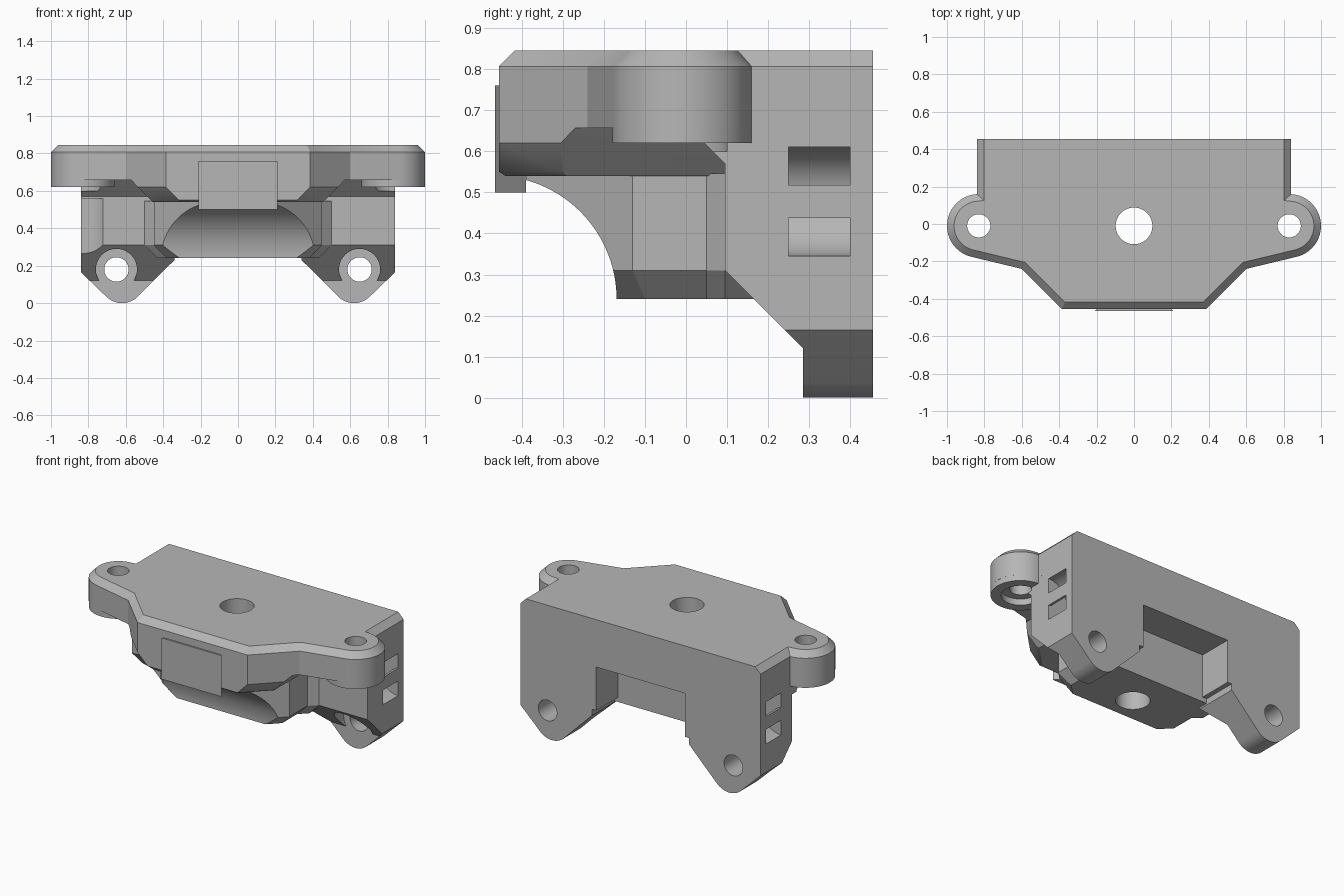
import bpy, bmesh
from math import sin, cos, radians, pi

cube = bpy.data.objects.get("Cube")
if cube:
    bpy.data.objects.remove(cube)

grey = bpy.data.materials.new("plain grey")
grey.use_nodes = True
GREY = (0.47, 0.47, 0.47, 1)
grey.diffuse_color = GREY
grey.node_tree.nodes["Principled BSDF"].inputs["Base Color"].default_value = GREY


def finish(name, bm):
    bmesh.ops.recalc_face_normals(bm, faces=bm.faces)
    mesh = bpy.data.meshes.new(name)
    bm.to_mesh(mesh)
    bm.free()
    mesh.materials.append(grey)
    obj = bpy.data.objects.new(name, mesh)
    bpy.context.collection.objects.link(obj)
    return obj


def loft_mesh(rings):
    """Closed solid through rings of 3D points."""
    bm = bmesh.new()
    loops = [[bm.verts.new(p) for p in ring] for ring in rings]
    n = len(loops[0])
    for a, b in zip(loops, loops[1:]):
        for i in range(n):
            j = (i + 1) % n
            bm.faces.new((a[i], a[j], b[j], b[i]))
    bm.faces.new(loops[0][::-1])
    bm.faces.new(loops[-1])
    return bm


PLACE = {"x": lambda u, v, w: (w, u, v),
         "y": lambda u, v, w: (u, w, v),
         "z": lambda u, v, w: (u, v, w)}


def prism(name, pts, lo, hi, axis="z"):
    rings = [[PLACE[axis](u, v, w) for u, v in pts] for w in (lo, hi)]
    return finish(name, loft_mesh(rings))


def arc(cx, cy, r, start, end, steps):
    angles = [radians(start + (end - start) * i / steps) for i in range(steps + 1)]
    return [(cx + r * cos(a), cy + r * sin(a)) for a in angles]


def rod(name, cx, cy, r, lo, hi, axis="z", r2=None, sides=64):
    full = [arc(cx, cy, q, 0, 360, sides)[:-1] for q in (r, r2 or r)]
    rings = [[PLACE[axis](u, v, w) for u, v in c] for c, w in zip(full, (lo, hi))]
    return finish(name, loft_mesh(rings))


def mirrored(pts):
    """Right half of an outline completed with its left half."""
    return pts + [(-x, y) for x, y in reversed(pts)]


def combine(obj, others, operation):
    for other in others:
        mod = obj.modifiers.new(other.name, "BOOLEAN")
        mod.operation, mod.solver, mod.object = operation, "EXACT", other
    graph = bpy.context.evaluated_depsgraph_get()
    result = bpy.data.meshes.new_from_object(obj.evaluated_get(graph))
    obj.modifiers.clear()
    obj.data = result
    for other in others:
        bpy.data.objects.remove(other)


# Rear body with two rounded mounting legs and a central notch
half = [(0.31, 0.545), (0.31, 0.27), (0.34, 0.27), (0.34, 0.23)]
half += arc(0.62, 0.12, 0.12, 225, 315, 16)
half += [(0.84, 0.165), (0.84, 0.805), (0.80, 0.845)]
body = prism("bracket_body", mirrored(half), 0.095, 0.455, "y")
slope = prism("slope_cutter", [(0, 0.405), (0.285, 0.12), (0.285, -0.1), (0, -0.1)], -1, 1, "x")
combine(body, [slope], "DIFFERENCE")

# Top plate with rounded ears and a chamfered rim
half = [(0.84, 0.455)] + arc(0.83, -0.01, 0.17, 86.6, -78, 24)
half += [(0.60, -0.24), (0.385, -0.455)]
bm = loft_mesh([[(x, y, z) for x, y in mirrored(half)] for z in (0.657, 0.845)])
rim = [e for e in bm.edges
       if all(v.co.z > 0.8 for v in e.verts) and not all(v.co.y > 0.45 for v in e.verts)]
bmesh.ops.recalc_face_normals(bm, faces=bm.faces)
bmesh.ops.bevel(bm, geom=rim, offset=0.038, segments=1, affect="EDGES", clamp_overlap=False)
plate = finish("top_plate", bm)

# Tapered underside of the plate
levels = [(0.54, [(0.455, 0.2), (0.455, -0.29), (0.305, -0.44)]),
          (0.55, [(0.465, 0.2), (0.465, -0.30), (0.315, -0.455)]),
          (0.62, [(0.535, 0.2), (0.535, -0.305), (0.385, -0.455)]),
          (0.657, [(0.57, 0.2), (0.57, -0.27), (0.385, -0.455)]),
          (0.70, [(0.57, 0.2), (0.57, -0.27), (0.385, -0.455)])]
underside = finish("plate_underside", loft_mesh(
    [[(x, y, z) for x, y in mirrored(pts)] for z, pts in levels]))

# Central block with bottom chamfer and a curved cove in front
wide = [(0.5, 0.235), (0.5, 0.095), (0.45, 0.05), (0.45, -0.13), (0.19, -0.39)]
slim = [(0.43, 0.235), (0.43, 0.095), (0.38, 0.05), (0.38, -0.10), (0.16, -0.32)]
block = finish("centre_block", loft_mesh(
    [[(x, y, z) for x, y in mirrored(pts)]
     for z, pts in ((0.24, slim), (0.31, wide), (0.546, wide))]))
cove = rod("cove_cutter", -0.47, 0.24, 0.301, -1, 1, "x", sides=96)
combine(block, [cove], "DIFFERENCE")

# Ears and the sloped supports behind them
extras = [plate, underside, block]
for s in (-1, 1):
    extras.append(rod("ear", s * 0.83, -0.01, 0.1695, 0.62, 0.78))
    ends = sorted((s * 0.4, s * 0.84))
    extras.append(prism("ear_support", [(0.095, 0.57), (0.005, 0.66), (0.005, 0.68),
                                        (0.2, 0.68), (0.2, 0.57)], *ends, "x"))
combine(body, extras, "UNION")

# Bores, front recess, screw holes and side tie channels
cutters = [
    rod("centre_bore", 0, -0.01, 0.098, 0, 1),
    rod("front_bore", 0, 0.605, 0.095, -0.5, -0.01, "y"),
    rod("front_bore_rim", 0, 0.605, 0.11, -0.41, -0.37, "y", r2=0.09),
    prism("front_recess", mirrored([(0.21, -0.465), (0.135, -0.39)]), 0.5, 0.76),
    rod("driver_clearance", -0.83, -0.01, 0.15, 0.1, 0.56),
]
for s in (-1, 1):
    cutters.append(rod("ear_hole", s * 0.83, -0.01, 0.062, 0.5, 1))
    cutters.append(rod("ear_counterbore", s * 0.83, -0.01, 0.11, 0.6, 0.66))
    cutters.append(rod("leg_hole", s * 0.65, 0.18, 0.065, 0, 0.6, "y"))
    cutters.append(rod("leg_counterbore", s * 0.65, 0.18, 0.11, 0, 0.285, "y"))
    ring = arc(0.84, 0.478, 0.133, 75, 285, 28) + arc(0.84, 0.478, 0.04, 285, 75, 28)
    cutters.append(prism("tie_channel", [(s * x, z) for x, z in ring], 0.25, 0.40, "y"))
combine(body, cutters, "DIFFERENCE")

# Smooth round walls, crisp corners
for poly in body.data.polygons:
    poly.use_smooth = True
body.data.set_sharp_from_angle(angle=radians(25))
